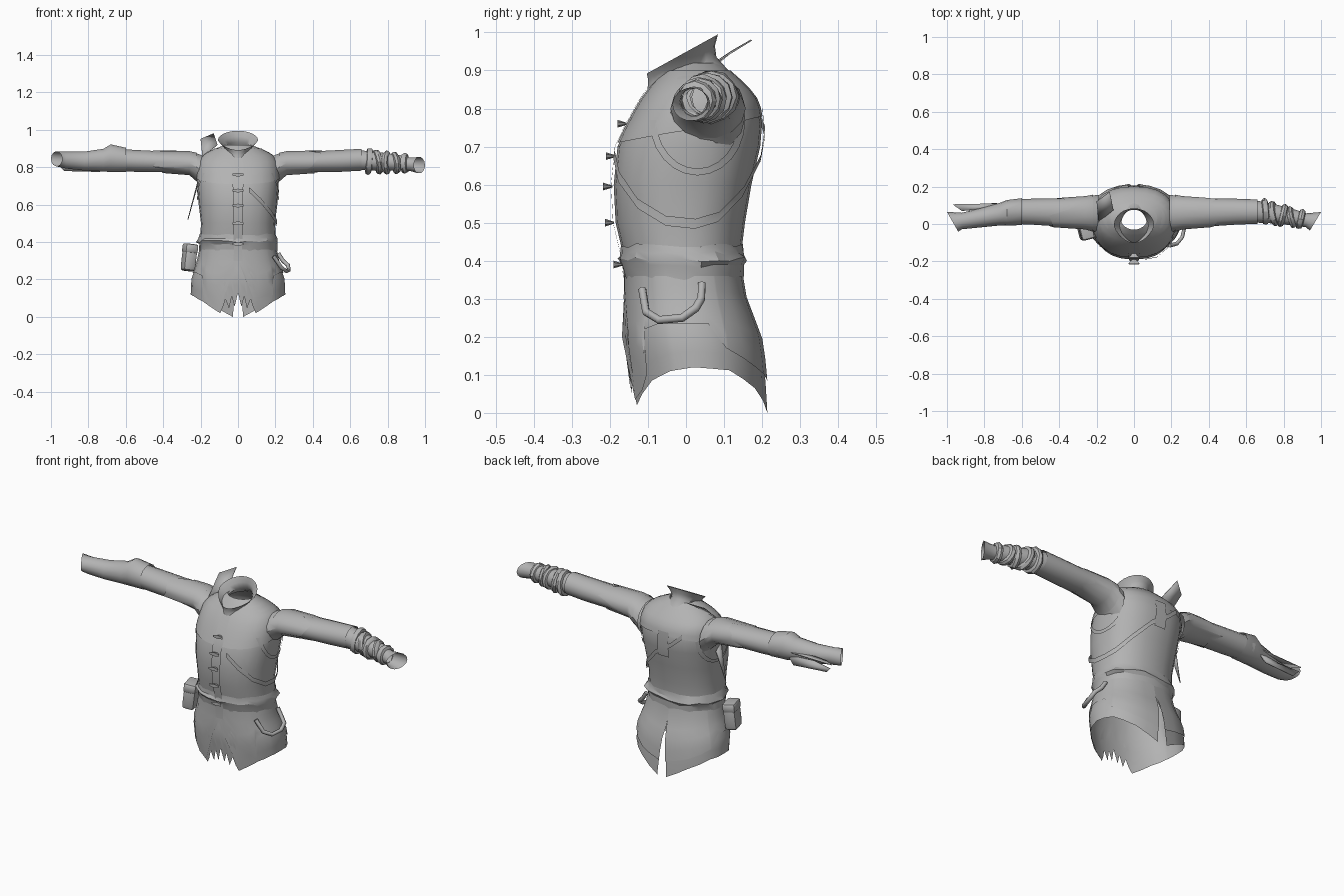
import bpy, bmesh, math, random
from mathutils import Vector, Euler

random.seed(4)
cube = bpy.data.objects.get("Cube")
if cube:
    bpy.data.objects.remove(cube)

cloth = bpy.data.materials.new("grey_cloth")
cloth.use_nodes = True
GREY = (0.45, 0.45, 0.45, 1)
cloth.diffuse_color = GREY
cloth.node_tree.nodes["Principled BSDF"].inputs["Base Color"].default_value = GREY


def finish(name, bm, angle=35):
    bmesh.ops.recalc_face_normals(bm, faces=bm.faces)
    me = bpy.data.meshes.new(name)
    bm.to_mesh(me)
    bm.free()
    ob = bpy.data.objects.new(name, me)
    bpy.context.collection.objects.link(ob)
    me.materials.append(cloth)
    bpy.ops.object.select_all(action='DESELECT')
    ob.select_set(True)
    bpy.context.view_layer.objects.active = ob
    bpy.ops.object.shade_smooth_by_angle(angle=math.radians(angle))
    return ob


def sheet(name, rows, closed=False, angle=35):
    """Skin a grid of points, optionally closing each row into a ring."""
    bm = bmesh.new()
    grid = [[bm.verts.new(p) for p in row] for row in rows]
    n = len(rows[0])
    for a, b in zip(grid, grid[1:]):
        for i in range(n if closed else n - 1):
            j = (i + 1) % n
            bm.faces.new((a[i], a[j], b[j], b[i]))
    return finish(name, bm, angle)


def lookup(table, t):
    """Linear interpolation of the values in a sorted table."""
    if t <= table[0][0]:
        return table[0][1:]
    for a, b in zip(table, table[1:]):
        if t <= b[0]:
            f = (t - a[0]) / (b[0] - a[0])
            return tuple(p + (q - p) * f for p, q in zip(a[1:], b[1:]))
    return table[-1][1:]


# Body profile: height, half width, front y, back y, roundness (1 = ellipse)
BODY = [(0, .25, -.14, .215, 1), (.12, .253, -.152, .207, .95), (.2, .25, -.165, .195, .93),
        (.3, .215, -.157, .155, .92), (.36, .202, -.158, .145, .92),
        (.42, .202, -.166, .145, .9), (.5, .198, -.185, .155, .88), (.6, .21, -.19, .172, .86),
        (.7, .217, -.18, .195, .85), (.76, .22, -.152, .2, .85), (.82, .212, -.118, .188, .87),
        (.85, .2, -.098, .165, .9), (.88, .165, -.07, .135, .95), (.9, .12, -.052, .112, 1),
        (.92, .07, -.03, .085, 1)]


def power(v, e):
    return math.copysign(abs(v) ** e, v)


def body(deg, z, out=0.0):
    w, f, b, e = lookup(BODY, z)
    a = math.radians(deg)
    return Vector(((w + out) * power(math.sin(a), e),
                   (f + b) / 2 - ((b - f) / 2 + out) * power(math.cos(a), e), z))


# Torso
sheet("tunic_body", [[body(d, z) for d in range(0, 360, 15)]
                     for z in [r[0] for r in BODY if r[0] >= .3]], True)


# Skirt layers with ragged hems and a slit at the back
def skirt(name, hem, top, out):
    angles = sorted({k[0] for k in hem} | set(range(60, 170, 15)))
    angles = [-a for a in reversed(angles) if a] + angles
    rows = []
    for s in range(6):
        row = []
        for d in angles:
            low = lookup(hem, abs(d))[0]
            z = top + (min(low, top - .005) - top) * s / 5
            pinch = 1 - .035 * max(0, .28 - z) / .28
            row.append(body(d * pinch, z, out))
        rows.append(row)
    return sheet(name, rows)


skirt("under_skirt", [(0, .13), (4, .055), (7, .11), (11, .045), (15, .095), (19, .05),
                      (23, .02), (35, .05), (50, .085), (70, .11), (90, .12),
                      (120, .112), (150, .065), (180, 0)], .33, 0)
skirt("over_skirt", [(0, .3), (8, .2), (24, .035), (38, .06), (46, .1), (50, .22),
                     (65, .235), (105, .235), (118, .17), (150, .12), (180, .085)], .36, .005)

# Yoke over the shoulders, lower at the front
yoke = []
for s in range(6):
    yoke.append([])
    for d in range(0, 360, 15):
        low = .71 + .07 * (1 - math.cos(math.radians(d))) / 2
        yoke[-1].append(body(d, low + (.9 - low) * s / 5, .005))
sheet("shoulder_yoke", yoke, True)

# Gathered waist sash with uneven pleats
sash = []
for z, out, fold in ((.44, .002, .002), (.42, .005, .006), (.403, .009, .016),
                     (.385, .005, .005), (.355, .004, .002)):
    sash.append([body(d, z + random.uniform(-.006, .006), out + random.uniform(-.001, fold))
                 for d in range(0, 360, 15)])
sheet("waist_sash", sash, True, 25)

# Front placket and its clasps
sheet("front_placket", [[body(d, z, .007) for d in (-5, 0, 5)]
                        for z in (.3, .36, .42, .5, .6, .7, .76, .82, .85)])
for i, z in enumerate((.39, .5, .595, .675, .76)):
    bm = bmesh.new()
    bmesh.ops.create_cone(bm, segments=6, radius1=.012, radius2=.003, depth=.024, cap_ends=True)
    p = body(0, z, .016)
    for v in bm.verts:
        x, y, h = v.co
        v.co = (x * 2.8, p.y + h, z + y * .85)
    finish("clasp_%d" % (i + 1), bm, 20)

# Flared collar sloping down to the front
collar = []
for w, f, b, zf, zb in ((.095, -.102, .112, .845, .9), (.07, -.1, .08, .862, .935),
                        (.085, -.1, .076, .878, .965), (.108, -.103, .084, .892, .995)):
    ring = []
    for d in range(0, 360, 15):
        a = math.radians(d)
        t = (1 - math.cos(a)) / 2
        ring.append((w * math.sin(a) * (.75 + .25 * min(1, 2 * t)), f + (b - f) * t,
                     zf + (zb - zf) * t))
    collar.append(ring)
sheet("collar", collar, True, 50)


# Sleeves: x, y centre, z centre, half depth, half height
def tube(name, sections, ragged=0.0, slant=0.0, sides=14):
    rows = []
    for k, (x, y, z, ry, rz) in enumerate(sections):
        end = k == len(sections) - 1
        row = []
        for i in range(sides):
            a = math.tau * i / sides
            shift = slant * math.cos(a) + random.uniform(-ragged, ragged) if end else 0
            row.append((x + math.copysign(1, x) * shift,
                        y + ry * math.cos(a), z + rz * math.sin(a)))
        rows.append(row)
    return sheet(name, rows, True)


UPPER = [(.19, .055, .775, .1, .09), (.22, .058, .8, .095, .075), (.26, .06, .822, .085, .062),
         (.4, .062, .829, .075, .057), (.55, .066, .834, .069, .06), (.66, .066, .84, .065, .06)]
for side, label in ((1, "left"), (-1, "right")):
    flip = [(side * s[0],) + s[1:] for s in UPPER]
    tube(label + "_sleeve", flip)
    cap = [(x, y, z, ry + .004, rz + .004) for x, y, z, ry, rz in flip[1:4]]
    tube(label + "_shoulder_cap", cap, .06)
    # Armhole edging wrapped round the side of the body
    edge = []
    for r in (-.012, .006):
        edge.append([])
        for i in range(13):
            a = math.pi + math.pi * i / 12
            y, z = .03 + (.12 + r) * math.cos(a), .77 + (.14 + r) * math.sin(a)
            w, f, b, e = lookup(BODY, z)
            k = min(1, abs((y - (f + b) / 2) / ((b - f) / 2)))
            edge[-1].append((side * (w * (1 - k ** (2 / e)) ** (e / 2) + .007), y, z))
    sheet(label + "_armhole_edge", edge)

tube("left_forearm", [(.64, .068, .838, .06, .055), (.75, .055, .832, .052, .05),
                      (.86, .034, .824, .043, .043), (.92, .02, .816, .037, .037),
                      (.97, .014, .811, .05, .044)], slant=.03)
tube("right_gauntlet", [(-.6, .066, .84, .072, .066), (-.68, .06, .848, .068, .076),
                        (-.72, .052, .838, .06, .062), (-.82, .034, .833, .052, .052),
                        (-.92, .016, .838, .044, .046), (-.97, .012, .845, .053, .04)], slant=.03)

# Loose cloth wraps around the left forearm
for i in range(5):
    x = .7 + .048 * i
    y, r = .066 - .01 * i, .064 - .004 * i
    turn = Euler((0, random.uniform(-.2, .2), random.uniform(-.25, .25)))
    rows = []
    for dx, dr in ((-.018, -.012), (-.013, .002), (0, .007), (.013, .001), (.018, -.012)):
        ring = []
        for j in range(12):
            a = math.tau * j / 12
            fold = r + dr + random.uniform(-.003, .003)
            q = Vector((dx, fold * math.cos(a), fold * math.sin(a)))
            q.rotate(turn)
            ring.append(q + Vector((x, y, .832 - .003 * i)))
        rows.append(ring)
    sheet("forearm_wrap_%d" % (i + 1), rows, True, 30)

# Diagonal strap: round the left side from the chest to the back
PATH = [(12, .68), (30, .62), (55, .55), (80, .505), (100, .497), (120, .515), (145, .58),
        (170, .67), (190, .74), (205, .79)]
sheet("chest_strap", [[body(d, z + h, .011) for d, z in PATH] for h in (-.013, .013)])


def plate(name, points):
    bm = bmesh.new()
    bm.faces.new([bm.verts.new(p) for p in points])
    ob = finish(name, bm)
    mod = ob.modifiers.new("thickness", 'SOLIDIFY')
    mod.thickness, mod.offset = .004, 0
    return ob


# Torn scraps at the shoulder, ribs, back and right wrist
plate("shoulder_scrap", [(-.11, .075, .92), (-.19, .01, .855), (-.2, .12, .95), (-.13, .172, .98)])
plate("rib_scrap", [(-.216, .0, .72), (-.22, .05, .69), (-.268, .03, .52)])
sheet("back_tab", [[body(d, z, .01) for d in (174, 180, 186)] for z in (.66, .72, .8)])
plate("wrist_scrap", [(-.7, .105, .82), (-.74, .11, .775), (-.93, .09, .78), (-.96, .1, .81),
                      (-.85, .085, .82)])
plate("wrist_tatter", [(-.92, .07, .83), (-.97, .105, .835), (-.72, .11, .84), (-.7, .09, .86)])

# Belt pouch with flap on the right hip
for name, size, place in (("pouch", (.065, .095, .135), (-.262, -.035, .312)),
                          ("pouch_flap", (.07, .1, .05), (-.256, -.035, .365))):
    bm = bmesh.new()
    bmesh.ops.create_cube(bm, size=1)
    bmesh.ops.bevel(bm, geom=bm.edges[:], offset=.18, segments=2, affect='EDGES', profile=.5)
    tilt = Euler((0, .12, .25))
    for v in bm.verts:
        q = Vector((v.co.x * size[0], v.co.y * size[1], v.co.z * size[2]))
        q.rotate(tilt)
        v.co = q + Vector(place)
    finish(name, bm)

# Hanging loop on the left hip
cu = bpy.data.curves.new("hip_loop", 'CURVE')
cu.dimensions = '3D'
cu.bevel_depth, cu.bevel_resolution, cu.use_fill_caps = .011, 1, True
pts = [(.19, -.115, .325), (.23, -.105, .265), (.258, -.07, .244), (.272, -.01, .25),
       (.268, .025, .275), (.24, .04, .3), (.215, .042, .34)]
sp = cu.splines.new('POLY')
sp.points.add(len(pts) - 1)
for p, c in zip(sp.points, pts):
    p.co = (*c, 1)
loop = bpy.data.objects.new("hip_loop", cu)
bpy.context.collection.objects.link(loop)
cu.materials.append(cloth)
